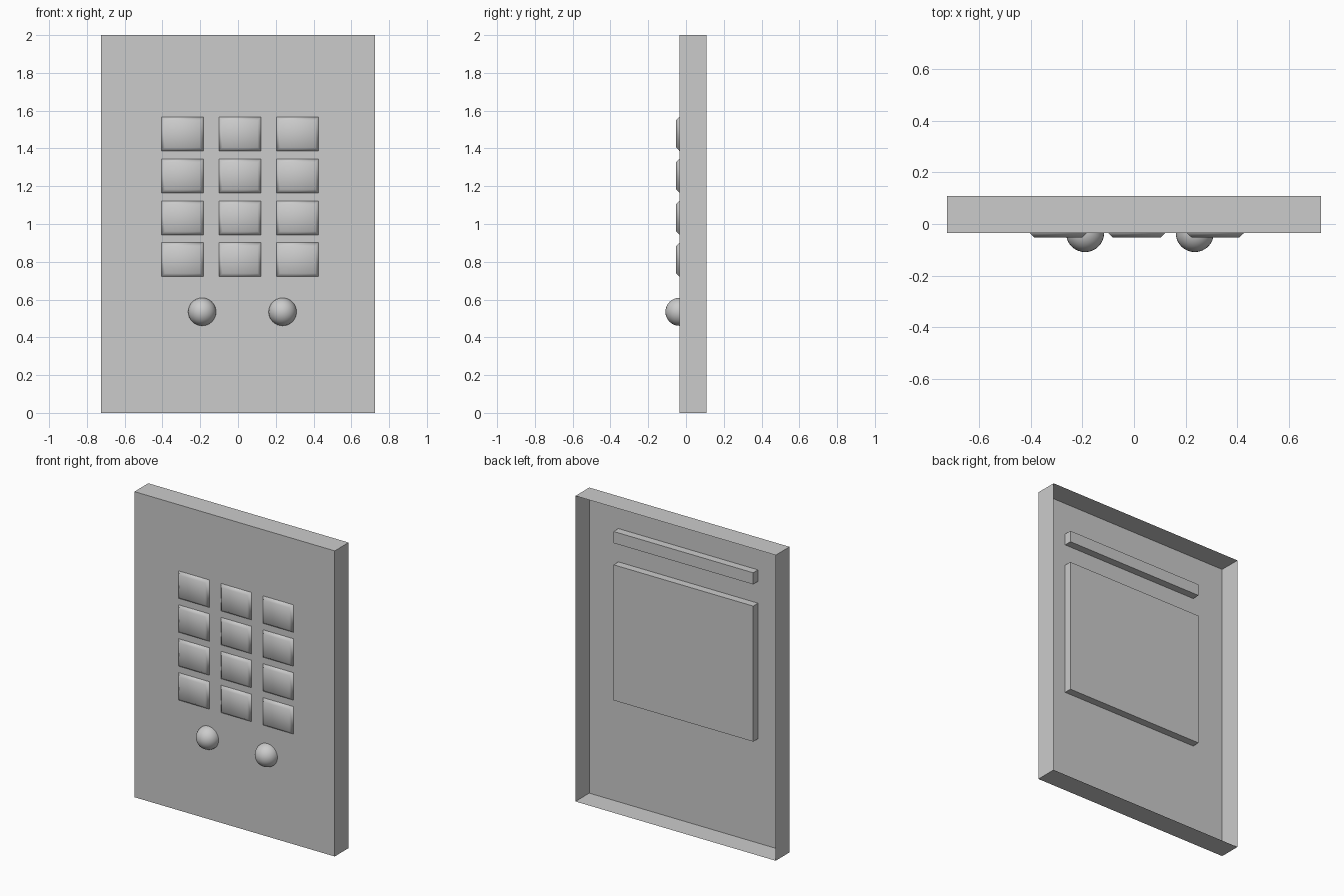
import bpy, bmesh
from mathutils import Matrix, Vector

if "Cube" in bpy.data.objects:
    bpy.data.objects.remove(bpy.data.objects["Cube"], do_unlink=True)

FRONT, BACK, FLOOR = -0.035, 0.108, 0.015

grey = bpy.data.materials.new("plain grey")
grey.use_nodes = True
grey.diffuse_color = (0.6, 0.6, 0.6, 1)
grey.node_tree.nodes["Principled BSDF"].inputs["Base Color"].default_value = (0.6, 0.6, 0.6, 1)


def finish(bm, name, smooth=False):
    mesh = bpy.data.meshes.new(name)
    for f in bm.faces:
        f.smooth = smooth
    bm.to_mesh(mesh)
    bm.free()
    mesh.materials.append(grey)
    obj = bpy.data.objects.new(name, mesh)
    bpy.context.collection.objects.link(obj)
    return obj


def shift(bm, geom, dy):
    verts = [g for g in geom if isinstance(g, bmesh.types.BMVert)]
    bmesh.ops.translate(bm, verts=verts, vec=(0, dy, 0))


# Casing: front sheet with two pressed-in recesses and an open-backed rim
xs = [-0.725, -0.497, 0.514, 0.725]
zs = [0, 0.683, 1.57, 1.712, 1.788, 2]
bm = bmesh.new()
grid = [[bm.verts.new((x, FRONT, z)) for x in xs] for z in zs]
recesses = []
for r in range(len(zs) - 1):
    for c in range(len(xs) - 1):
        face = bm.faces.new((grid[r][c], grid[r][c + 1], grid[r + 1][c + 1], grid[r + 1][c]))
        if c == 1 and r in (1, 3):
            recesses.append(face)
rim = [e for e in bm.edges if e.is_boundary]
shift(bm, bmesh.ops.extrude_edge_only(bm, edges=rim)["geom"], BACK - FRONT)
for face in recesses:
    shift(bm, bmesh.ops.extrude_face_region(bm, geom=[face])["geom"], FLOOR - FRONT)
bmesh.ops.recalc_face_normals(bm, faces=bm.faces)
finish(bm, "casing")


# Keys: soft-shaded blocks with a chamfered front, standing on the recess floor
def key(name, x, z, w=0.222, h=0.18, chamfer=0.018):
    bm = bmesh.new()
    rings = []
    for y, inset in ((FLOOR, 0), (FRONT, 0), (FRONT - 0.017, chamfer)):
        a, b = w / 2 - inset, h / 2 - inset
        rings.append([bm.verts.new((x + sx * a, y, z + sz * b))
                      for sx, sz in ((-1, -1), (1, -1), (1, 1), (-1, 1))])
    for lower, upper in zip(rings, rings[1:]):
        for i in range(4):
            j = (i + 1) % 4
            bm.faces.new((lower[i], lower[j], upper[j], upper[i]))
    bm.faces.new(rings[-1])
    bmesh.ops.recalc_face_normals(bm, faces=bm.faces)
    finish(bm, name, smooth=True)


for row in range(4):
    for col in range(3):
        key(f"key_row{row + 1}_column{col + 1}", 0.011 + (col - 1) * 0.305, 1.477 - row * 0.222)

# Knobs: half spheres on the front sheet
for name, x in (("knob_right", -0.19), ("knob_left", 0.236)):
    bm = bmesh.new()
    bmesh.ops.create_uvsphere(bm, u_segments=32, v_segments=16, radius=0.074)
    bmesh.ops.bisect_plane(bm, geom=bm.verts[:] + bm.edges[:] + bm.faces[:], dist=0.0001,
                           plane_co=(0, 0, 0), plane_no=(0, 1, 0), clear_outer=True)
    bmesh.ops.transform(bm, matrix=Matrix.Translation(Vector((x, FRONT, 0.535))), verts=bm.verts)
    finish(bm, name, smooth=True)
